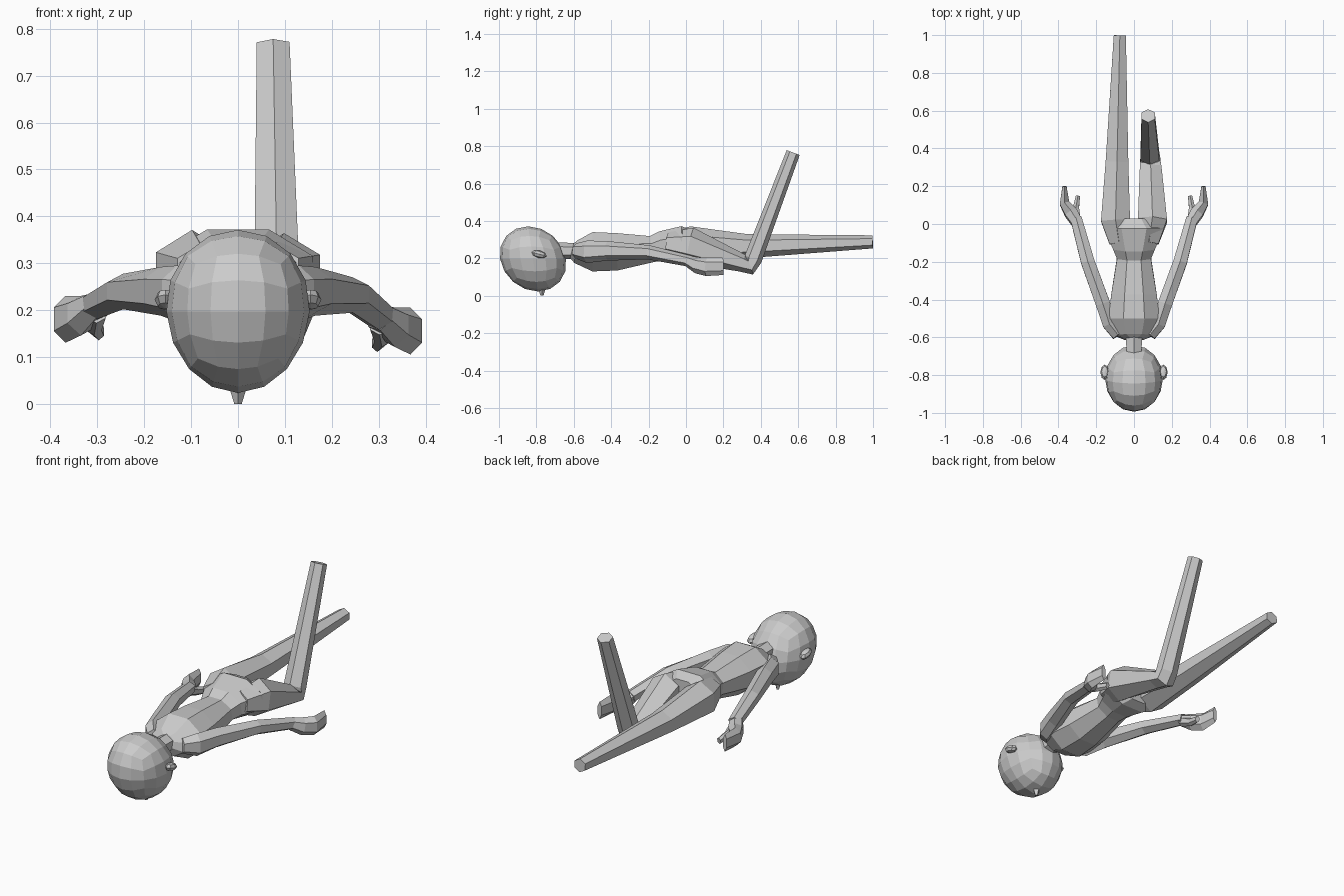
import bpy, bmesh
from math import sin, cos, pi
from mathutils import Vector, Matrix

if "Cube" in bpy.data.objects:
    bpy.data.objects.remove(bpy.data.objects["Cube"])


def finish(name, bm):
    bmesh.ops.recalc_face_normals(bm, faces=bm.faces)
    mesh = bpy.data.meshes.new(name)
    bm.to_mesh(mesh)
    bm.free()
    obj = bpy.data.objects.new(name, mesh)
    bpy.context.collection.objects.link(obj)
    return obj


def loft(name, rings, sides=6, phase=pi / 2):
    """Capped tube through rings (x, y, z, half width, half height)."""
    bm = bmesh.new()
    angles = [phase + 2 * pi * i / sides for i in range(sides)]
    cmax = max(abs(cos(a)) for a in angles)
    smax = max(abs(sin(a)) for a in angles)
    pts = [Vector(r[:3]) for r in rings]
    loops = []
    for i, (p, r) in enumerate(zip(pts, rings)):
        t = Vector()
        if i > 0:
            t += (p - pts[i - 1]).normalized()
        if i < len(pts) - 1:
            t += (pts[i + 1] - p).normalized()
        t.normalize()
        u = (Vector((1, 0, 0)) - t * t.x).normalized()
        v = u.cross(t)
        loops.append([bm.verts.new(p + u * (r[3] * cos(a) / cmax) + v * (r[4] * sin(a) / smax))
                      for a in angles])
    for a, b in zip(loops, loops[1:]):
        for j in range(sides):
            k = (j + 1) % sides
            bm.faces.new((a[j], a[k], b[k], b[j]))
    bm.faces.new(loops[0])
    bm.faces.new(loops[-1])
    return finish(name, bm)


# Head: cube rounded into a quad sphere, leaning slightly
bm = bmesh.new()
bmesh.ops.create_cube(bm, size=2)
bmesh.ops.subdivide_edges(bm, edges=bm.edges[:], cuts=3, use_grid_fill=True)
for v in bm.verts:
    d = Vector([sin(c * pi / 4) / cos(c * pi / 4) for c in v.co]).normalized()
    z = 0.197 + 0.174 * d.z
    v.co = (d.x * (0.153 + 0.008 * d.z), -0.818 + 0.176 * d.y - 0.15 * (z - 0.197), z)
finish("head", bm)

# Nose
bm = bmesh.new()
bmesh.ops.create_cone(bm, cap_ends=True, segments=4, radius1=0.008, radius2=0.022, depth=0.045,
                      matrix=Matrix.Translation((0, -0.77, 0.0225)))
finish("nose", bm)

# Ears
for s, side in ((1, "right"), (-1, "left")):
    bm = bmesh.new()
    m = (Matrix.Translation((s * 0.155, -0.785, 0.222)) @ Matrix.Rotation(-0.25, 4, 'X')
         @ Matrix.Diagonal((0.023, 0.042, 0.02, 1)))
    bmesh.ops.create_uvsphere(bm, u_segments=8, v_segments=4, radius=1, matrix=m)
    finish(side + "_ear", bm)

# Neck
loft("neck", [(0, -0.72, 0.24, 0.04, 0.045), (0, -0.57, 0.24, 0.042, 0.042)])

# Torso from shoulders to seat
loft("torso", [(0, -0.61, 0.24, 0.05, 0.04), (0, -0.59, 0.235, 0.10, 0.06),
               (0, -0.50, 0.235, 0.135, 0.105), (0, -0.37, 0.235, 0.12, 0.10),
               (0, -0.18, 0.25, 0.09, 0.07), (0, -0.13, 0.265, 0.11, 0.08),
               (0, -0.02, 0.275, 0.16, 0.097), (0, 0.03, 0.275, 0.09, 0.075)],
     sides=8, phase=pi / 8)

# Straight leg
loft("straight_leg", [(-0.08, -0.10, 0.28, 0.05, 0.06), (-0.098, 0.02, 0.275, 0.077, 0.096),
                      (-0.09, 0.33, 0.265, 0.06, 0.064), (-0.075, 0.998, 0.288, 0.032, 0.035)])

# Leg folded up at the knee
loft("bent_leg", [(0.08, -0.10, 0.28, 0.05, 0.06), (0.098, 0.02, 0.27, 0.077, 0.096),
                  (0.088, 0.30, 0.175, 0.057, 0.048), (0.086, 0.34, 0.16, 0.053, 0.05),
                  (0.084, 0.358, 0.195, 0.05, 0.048), (0.075, 0.573, 0.765, 0.035, 0.037)])

# Arms and hands, left hand resting a little higher
for s, side, dz in ((1, "right", 0), (-1, "left", 0.025)):
    parts = {
        "arm": [(0.085, -0.59, 0.24, 0.03, 0.04, 0), (0.13, -0.53, 0.235, 0.036, 0.06, 0),
                (0.165, -0.42, 0.24, 0.038, 0.052, 0), (0.245, -0.20, 0.232, 0.036, 0.038, 0.3),
                (0.307, 0.03, 0.183, 0.03, 0.03, 1)],
        "hand": [(0.303, 0.01, 0.185, 0.03, 0.03, 1), (0.335, 0.06, 0.163, 0.034, 0.044, 1),
                 (0.368, 0.11, 0.155, 0.026, 0.05, 1), (0.368, 0.20, 0.157, 0.011, 0.046, 1)],
        "thumb": [(0.302, 0.02, 0.17, 0.02, 0.025, 1), (0.307, 0.085, 0.142, 0.016, 0.022, 1),
                  (0.297, 0.147, 0.128, 0.011, 0.018, 1)],
    }
    for part, rings in parts.items():
        loft(f"{side}_{part}", [(s * x, y, z + k * dz, w, h) for x, y, z, w, h, k in rings])
